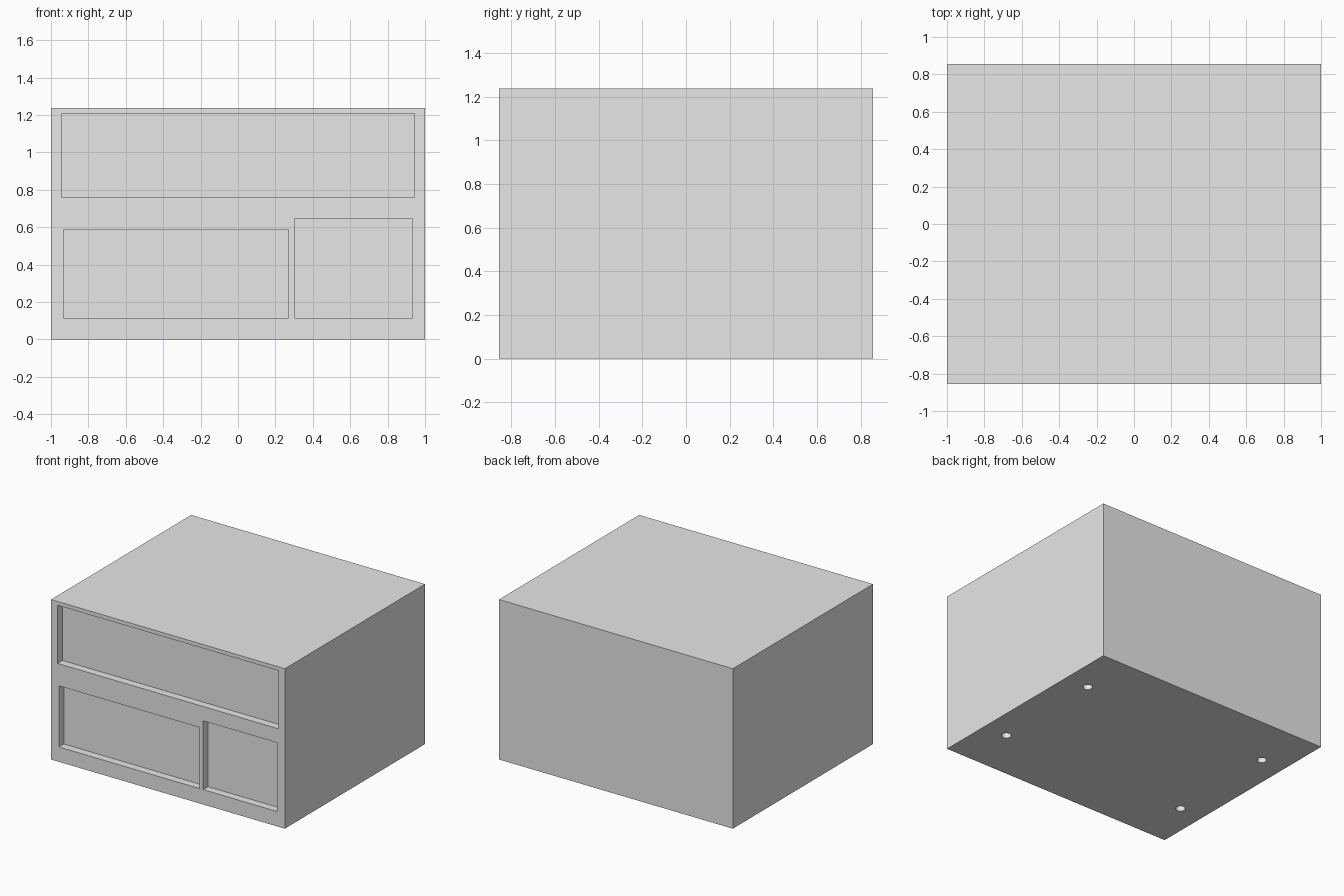
import bpy

WIDTH, DEPTH, HEIGHT = 2.0, 1.712, 1.237
RECESS = 0.06

cube = bpy.data.objects.get("Cube")
if cube:
    bpy.data.objects.remove(cube, do_unlink=True)

# Single plain grey finish
grey = bpy.data.materials.new("light_grey")
grey.use_nodes = True
colour = (0.8, 0.8, 0.8, 1)
grey.diffuse_color = colour
grey.node_tree.nodes["Principled BSDF"].inputs["Base Color"].default_value = colour


def box(name, low, high):
    """Add a box that spans two opposite corners."""
    centre = [(a + b) / 2 for a, b in zip(low, high)]
    bpy.ops.mesh.primitive_cube_add(size=1, location=centre)
    ob = bpy.context.object
    ob.name = name
    ob.scale = [b - a for a, b in zip(low, high)]
    bpy.ops.object.transform_apply(location=True, rotation=True, scale=True)
    ob.data.materials.append(grey)
    return ob


def cut(target, cutter):
    """Subtract the cutter from the target, then discard it."""
    cutter.hide_render = True
    mod = target.modifiers.new("cut", "BOOLEAN")
    mod.operation = "DIFFERENCE"
    mod.solver = "EXACT"
    mod.object = cutter
    bpy.context.view_layer.objects.active = target
    bpy.ops.object.modifier_apply(modifier=mod.name)
    bpy.data.objects.remove(cutter, do_unlink=True)


# Cabinet body
front = -DEPTH / 2
body = box("cabinet_body", (-WIDTH / 2, front, 0), (WIDTH / 2, -front, HEIGHT))

# Front recesses: wide upper, lower right-hand, lower left-hand (x0, x1, z0, z1)
for x0, x1, z0, z1 in ((-0.944, 0.944, 0.758, 1.207),
                       (-0.933, 0.27, 0.115, 0.587),
                       (0.302, 0.933, 0.115, 0.647)):
    cut(body, box("recess_cutter", (x0, front - 0.1, z0), (x1, front + RECESS, z1)))

# Four round foot sockets in the underside
for sx in (-1, 1):
    for sy in (-1, 1):
        bpy.ops.mesh.primitive_cylinder_add(vertices=32, radius=0.034, depth=0.2,
                                            location=(sx * 0.8, sy * 0.445, 0))
        socket = bpy.context.object
        socket.data.materials.append(grey)
        cut(body, socket)

# Round socket walls stay smooth, box edges stay sharp
bpy.ops.object.select_all(action="DESELECT")
body.select_set(True)
bpy.context.view_layer.objects.active = body
bpy.ops.object.shade_smooth_by_angle()
